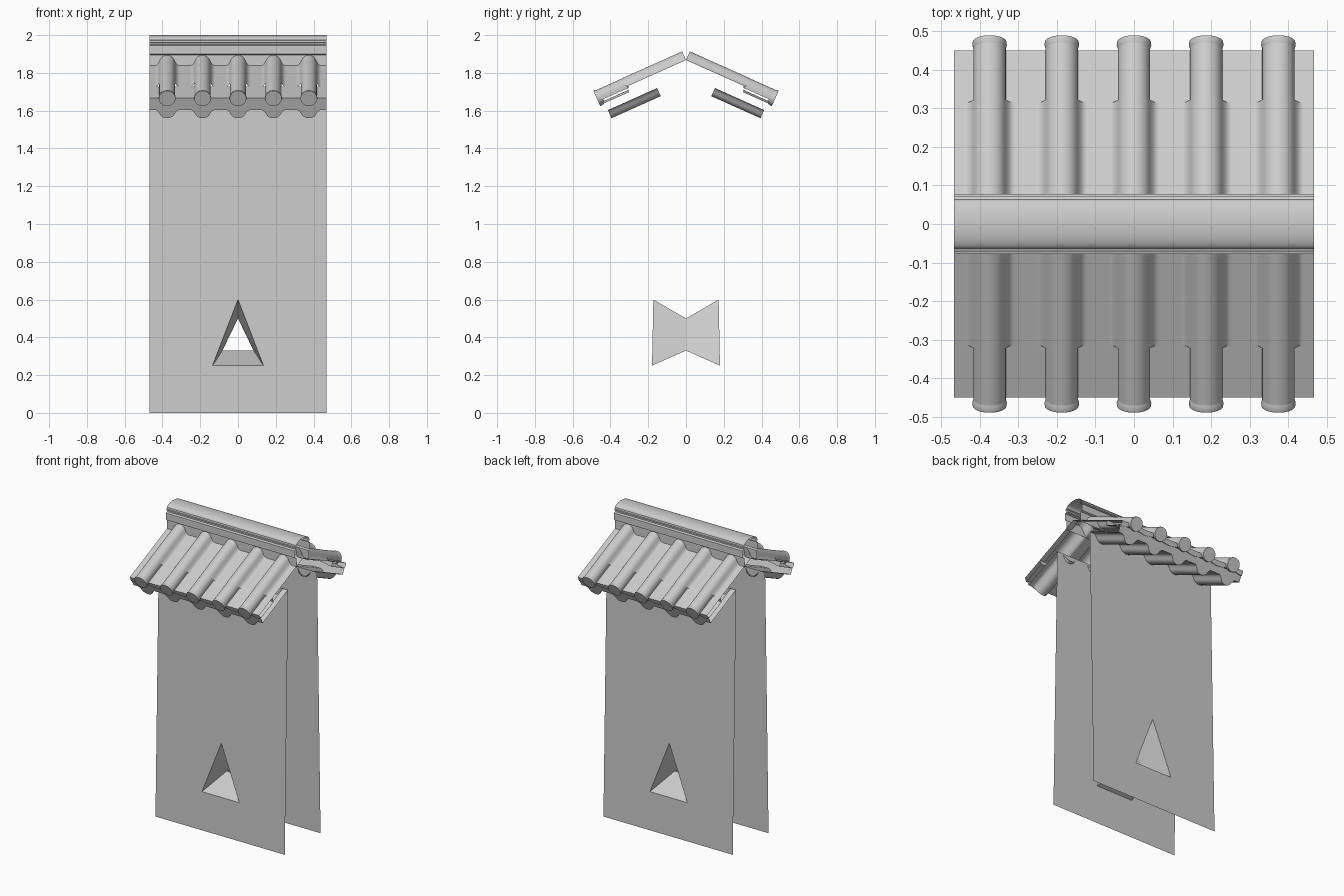
import bpy
from math import sin, cos, pi, radians, sqrt, atan

if "Cube" in bpy.data.objects:
    bpy.data.objects.remove(bpy.data.objects["Cube"])

W = 0.468                # half width of the wall section
PITCH = 0.1875           # spacing of the tile rows
ROWS = [(i - 2) * PITCH for i in range(5)]
A = atan(0.447)          # roof slope
XS = [-W + 2 * W * i / 200 for i in range(201)]


def slope(x, s, h):
    """Point on the front roof: s = distance down the slope, h = height off it."""
    return (x, -(s * cos(A) + h * sin(A)), 1.868 - s * sin(A) + h * cos(A))


def make(name, verts, faces, mirror=True):
    me = bpy.data.meshes.new(name)
    me.from_pydata(verts, [], faces)
    ob = bpy.data.objects.new(name, me)
    bpy.context.collection.objects.link(ob)
    bpy.ops.object.select_all(action='DESELECT')
    ob.select_set(True)
    bpy.context.view_layer.objects.active = ob
    bpy.ops.object.shade_smooth_by_angle(angle=radians(35))
    if mirror:
        m = ob.modifiers.new("back_half", 'MIRROR')
        m.use_axis = (False, True, False)
        m.use_mirror_merge = False
    return ob


def loft(name, rows, flip=False, wrap=False, cap=False, mirror=True):
    """Skin a list of equally long point rows; optionally close rows and cap the last."""
    n = len(rows[0])
    faces = []
    for r in range(len(rows) - 1):
        for c in range(n if wrap else n - 1):
            d = (c + 1) % n
            f = [r * n + c, r * n + d, (r + 1) * n + d, (r + 1) * n + c]
            faces.append(f[::-1] if flip else f)
    if cap:
        f = [(len(rows) - 1) * n + c for c in range(n)]
        faces.append(f[::-1] if flip else f)
    return make(name, [p for row in rows for p in row], faces, mirror)


def wave(x):
    """Roll profile with a soft skirt running into a flat pan."""
    d = min(abs(x - c) for c in ROWS)
    if d < 0.037:
        return 0.007 + sqrt(0.043 ** 2 - d * d)
    t = min((d - 0.037) / 0.028, 1)
    return 0.029 * (1 - t) ** 2.2


# Wall sheet with a triangular hole, leaning slightly inwards
def wall_y(z):
    return -0.185 + 0.035 * z / 1.72


outer = [(-0.135, 0.25), (0.135, 0.25), (0, 0.6)]
inner = [(-0.082, 0.33), (0.082, 0.33), (0, 0.5)]
pts = [(-W, 0), (W, 0), (W, 1.72), (-W, 1.72)] + outer
make("wall", [(x, wall_y(z), z) for x, z in pts],
     [(0, 1, 5, 4), (1, 2, 6, 5), (2, 3, 6), (3, 0, 4, 6)])

# Loophole tapering to the middle of the wall
loft("loophole", [[(x, wall_y(z), z) for x, z in outer],
                  [(x, 0, z) for x, z in inner]], wrap=True)

# Main tile sheet
loft("roof_tiles", [[slope(x, s, wave(x)) for x in XS] for s in (0, 0.345)], flip=True)


# Eave pans with thickness
def pan_under(x):
    d = min(abs(x - c) for c in ROWS)
    return -0.02 - 0.012 * (1 - cos(2 * pi * d / PITCH)) / 2


loft("eave_pans", [[slope(x, 0.34, 0) for x in XS], [slope(x, 0.493, 0) for x in XS],
                   [slope(x, 0.493, pan_under(x)) for x in XS],
                   [slope(x, 0.345, pan_under(x)) for x in XS],
                   [slope(x, 0.34, 0) for x in XS]], flip=True)

# Scalloped plaster soffit and its front edge
loft("soffit", [[slope(x, s, -0.073 - 0.94 * wave(x)) for x in XS] for s in (0.2, 0.486)])
loft("eave_fascia", [[slope(x, 0.486, -0.026) for x in XS],
                     [slope(x, 0.486, -0.073 - 0.94 * wave(x)) for x in XS]], flip=True)

# Eave rolls and their round end discs
for cx in ROWS:
    arc = [(-0.042, -0.01)] + [(-0.042 * cos(pi * i / 20), 0.007 + 0.042 * sin(pi * i / 20))
                               for i in range(21)] + [(0.042, -0.01)]
    loft("eave_roll", [[slope(cx + x, s, h) for x, h in arc] for s in (0.335, 0.495)],
         flip=True)
    disc = [(0.037, 0.485), (0.041, 0.492), (0.045, 0.506), (0.044, 0.514)]
    loft("eave_disc", [[slope(cx + r * cos(2 * pi * i / 28), s, 0.007 + r * sin(2 * pi * i / 28))
                        for i in range(28)] for r, s in disc], wrap=True, cap=True)

# Ridge: stepped courses under a rounded cap
half = [(0.066, 1.83), (0.066, 1.895), (0.078, 1.9), (0.078, 1.945), (0.063, 1.949),
        (0.063, 1.957), (0.072, 1.961), (0.072, 1.971), (0.064, 1.975)]
cap_arc = [(-0.064 * cos(pi * i / 16), 1.977 + 0.023 * sin(pi * i / 16)) for i in range(17)]
prof = [(-y, z) for y, z in half] + cap_arc + half[::-1]
loft("ridge", [[(x, y, z) for y, z in prof] for x in (-W, W)], flip=True, mirror=False)
